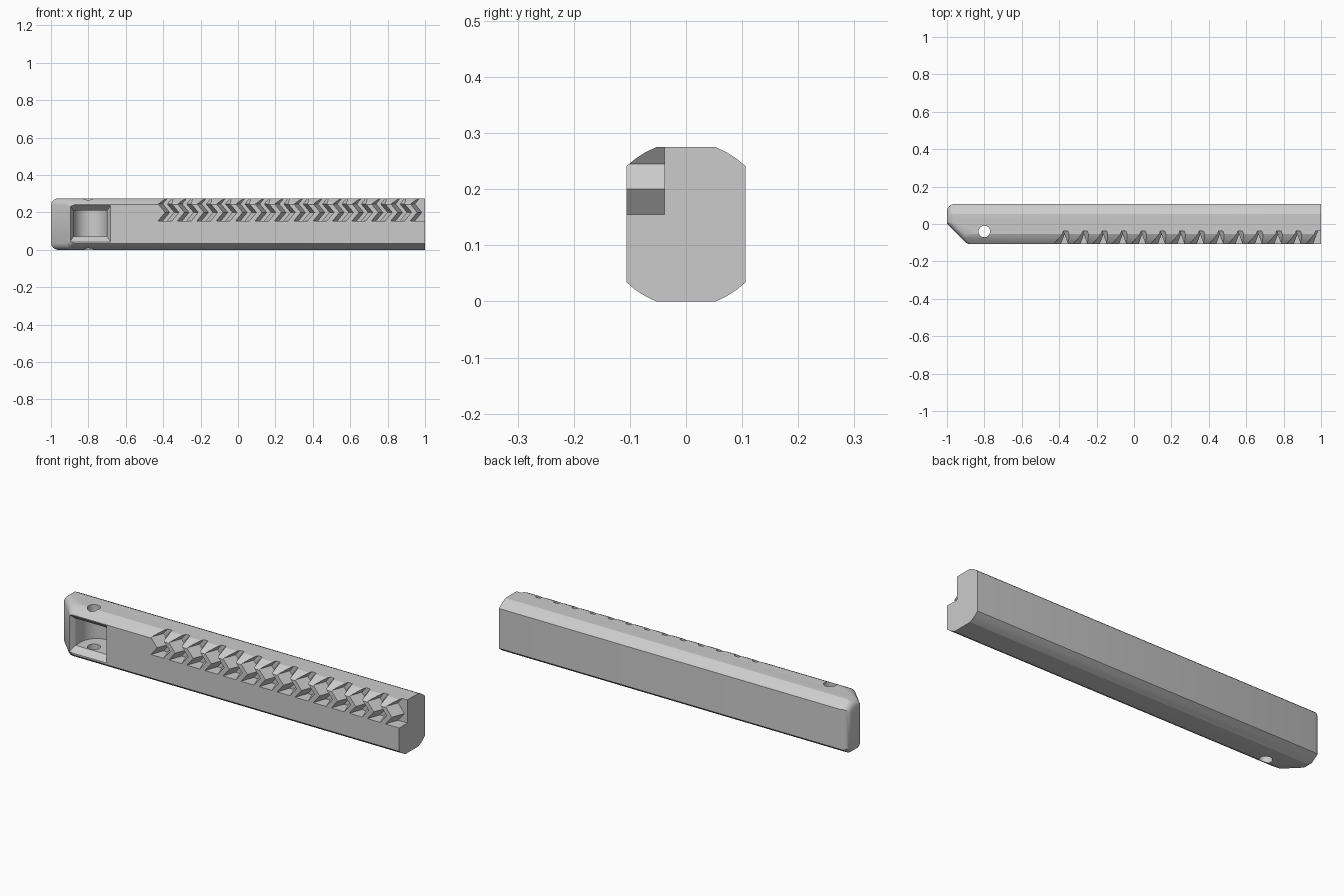
import bpy, bmesh, math
from mathutils import Vector

if "Cube" in bpy.data.objects:
    bpy.data.objects.remove(bpy.data.objects["Cube"], do_unlink=True)

grey = bpy.data.materials.new("plain grey")
grey.use_nodes = True
colour = (0.6, 0.6, 0.6, 1)
grey.diffuse_color = colour
grey.node_tree.nodes["Principled BSDF"].inputs["Base Color"].default_value = colour


def make_object(name, bm):
    bmesh.ops.recalc_face_normals(bm, faces=bm.faces)
    mesh = bpy.data.meshes.new(name)
    bm.to_mesh(mesh)
    bm.free()
    mesh.materials.append(grey)
    obj = bpy.data.objects.new(name, mesh)
    bpy.context.collection.objects.link(obj)
    return obj


def loft(bm, rings):
    """Join rings of points into one closed solid."""
    loops = [[bm.verts.new(p) for p in ring] for ring in rings]
    n = len(loops[0])
    for a, b in zip(loops, loops[1:]):
        for i in range(n):
            j = (i + 1) % n
            bm.faces.new((a[i], a[j], b[j], b[i]))
    bm.faces.new(loops[0])
    bm.faces.new(loops[-1])


HEIGHT = 0.275
MID = HEIGHT / 2

# Body: bar with shallow curved corners, extruded along x
corner = [(0.106, 0.241), (0.09, 0.2545), (0.072, 0.266), (0.053, HEIGHT)]
upper = corner + [(-y, z) for y, z in reversed(corner)]
profile = upper + [(y, HEIGHT - z) for y, z in reversed(upper)]
bm = bmesh.new()
loft(bm, [[(x, y, z) for y, z in profile] for x in (-1, 1)])


def support(n):
    return max(Vector((0, y, z)).dot(n) for y, z in profile)


def trim(n, h):
    geom = bm.verts[:] + bm.edges[:] + bm.faces[:]
    cut = bmesh.ops.bisect_plane(bm, geom=geom, dist=1e-5, plane_co=n * h,
                                 plane_no=n, clear_outer=True)
    edges = [e for e in cut["geom_cut"] if isinstance(e, bmesh.types.BMEdge)]
    if edges:
        bmesh.ops.holes_fill(bm, edges=edges)


# Slanted nose, then rounded edges around the nose and the end face
end = Vector((-1, 0, 0))
slant = Vector((-1, -1, 0)).normalized()
slant_h = 0.999 / math.sqrt(2)
trim(slant, slant_h)
sides = [Vector((0, y, z)).normalized() for y, z in
         ((0, 1), (0, -1), (1, 0), (0.55, 0.83), (0.55, -0.83), (-0.55, 0.83), (-0.55, -0.83))]
R = 0.04
for face, face_h in ((end, 1.0), (slant, slant_h)):
    for side in sides:
        if face is slant and side.y > 0:
            continue
        for t in (0.2, 0.4, 0.6, 0.8):
            # fillet plane touching a rounded edge of radius R
            a, b = math.cos(t * math.pi / 2), math.sin(t * math.pi / 2)
            n = face * a + side * b
            size = n.length
            h = (a * (face_h - R) + b * (support(side) - R)) / size + R
            trim(n / size, h)
bmesh.ops.remove_doubles(bm, verts=bm.verts, dist=1e-4)
body = make_object("handle_bar", bm)

# Rack cutter: zigzag tooth gaps, the last one open to the end
FLOOR, OPEN, PITCH, COUNT = -0.038, -0.13, 0.1037, 14
zigzag = [(0.155, 0), (0.2, 0.037), (0.245, 0), (0.29, 0.037)]
bm = bmesh.new()
for k in range(COUNT):
    centre = -0.39 + k * PITCH
    rings = []
    for z, shift in zigzag:
        x = centre + shift
        right = [x + 0.012, x + 0.046] if k < COUNT - 1 else [1.1, 1.1]
        rings.append([(x - 0.046, OPEN, z), (right[1], OPEN, z),
                      (right[0], FLOOR, z), (x - 0.012, FLOOR, z)])
    loft(bm, rings)
rack_cutter = make_object("rack_cutter", bm)

# Pocket cutter: slot with a half-round back
PX, PY, PR = -0.79, -0.03, 0.09
outline = [(PX + PR * math.cos(i * math.pi / 24), PY + PR * math.sin(i * math.pi / 24))
           for i in range(25)]
outline += [(PX - PR, -0.15), (PX + PR, -0.15)]
bm = bmesh.new()
loft(bm, [[(x, y, z) for x, y in outline] for z in (0.07, 0.21)])
pocket_cutter = make_object("pocket_cutter", bm)

# Flared lip of the pocket
bm = bmesh.new()
rings = []
for y, grow in ((-0.072, -0.003), (-0.106, 0.027), (-0.14, 0.027)):
    w, d = PR + grow * 0.7, 0.07 + grow
    rings.append([(PX - w, y, 0.14 - d), (PX + w, y, 0.14 - d),
                  (PX + w, y, 0.14 + d), (PX - w, y, 0.14 + d)])
loft(bm, rings)
lip_cutter = make_object("lip_cutter", bm)

# Pin hole through the pocket
bm = bmesh.new()
ring = [(-0.8 + 0.031 * math.cos(i * math.pi / 16), -0.04 + 0.031 * math.sin(i * math.pi / 16))
        for i in range(32)]
loft(bm, [[(x, y, z) for x, y in ring] for z in (-0.1, 0.4)])
pin_cutter = make_object("pin_hole_cutter", bm)

# Cut everything and shade
bpy.ops.object.select_all(action="DESELECT")
bpy.context.view_layer.objects.active = body
body.select_set(True)
for cutter in (rack_cutter, pocket_cutter, lip_cutter, pin_cutter):
    mod = body.modifiers.new(cutter.name, "BOOLEAN")
    mod.operation = "DIFFERENCE"
    mod.solver = "EXACT"
    mod.object = cutter
    bpy.ops.object.modifier_apply(modifier=mod.name)
    bpy.data.objects.remove(cutter, do_unlink=True)
bpy.ops.object.shade_smooth_by_angle(angle=math.radians(22))
